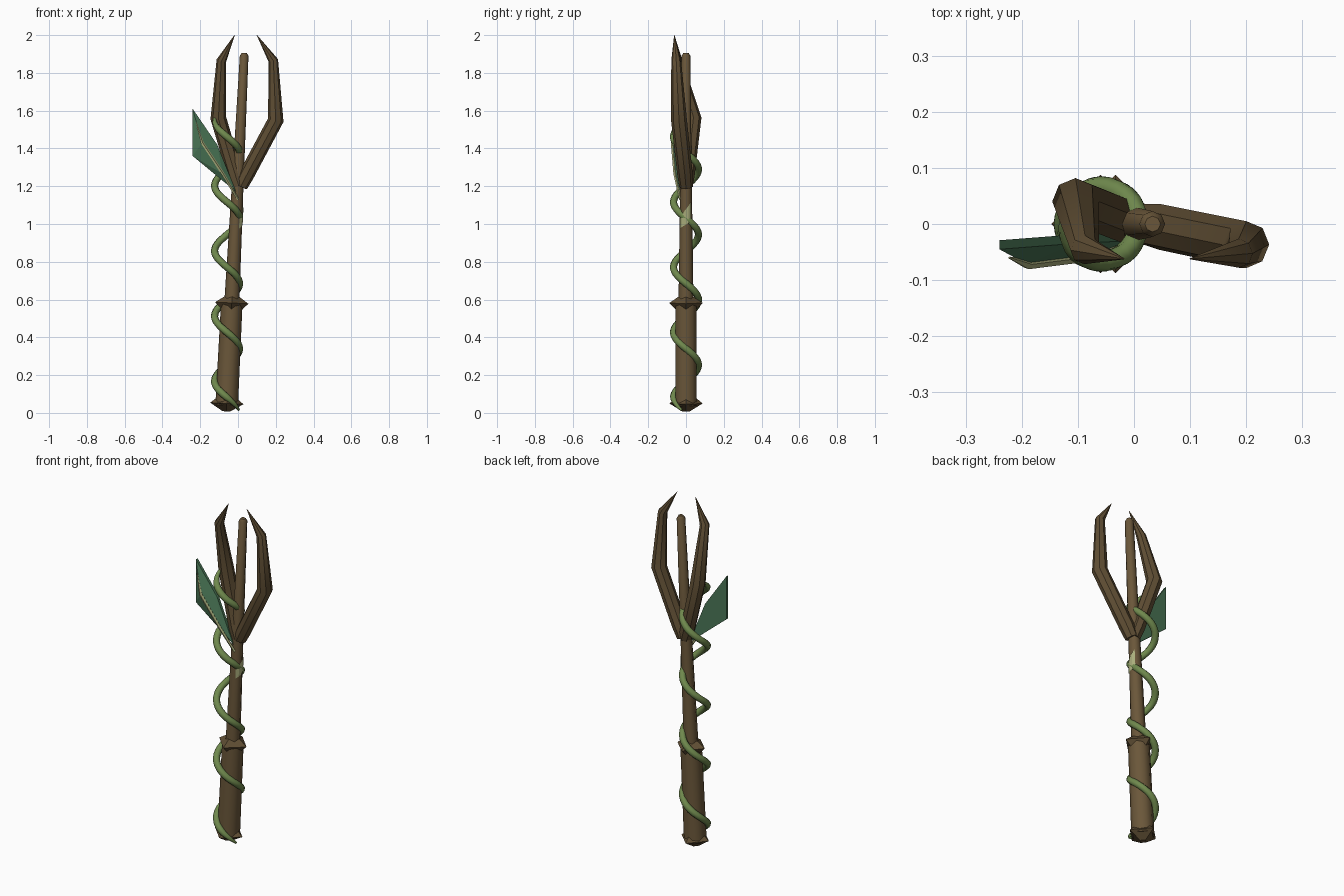
import bpy, bmesh, math
from mathutils import Vector

if "Cube" in bpy.data.objects:
    bpy.data.objects.remove(bpy.data.objects["Cube"])


def material(name, r, g, b):
    m = bpy.data.materials.new(name)
    m.use_nodes = True
    m.diffuse_color = (r, g, b, 1)
    m.node_tree.nodes["Principled BSDF"].inputs["Base Color"].default_value = (r, g, b, 1)
    m.node_tree.nodes["Principled BSDF"].inputs["Roughness"].default_value = 0.8
    return m


WOOD = material("brown wood", 0.145, 0.095, 0.042)
DARK_WOOD = material("dark brown wood", 0.115, 0.076, 0.034)
VINE = material("vine green", 0.16, 0.25, 0.075)
LEAF = material("leaf green", 0.07, 0.185, 0.095)
PALE = material("pale green", 0.40, 0.42, 0.20)


def finish(name, bm, mat, smooth=None):
    bmesh.ops.recalc_face_normals(bm, faces=bm.faces)
    mesh = bpy.data.meshes.new(name)
    bm.to_mesh(mesh)
    bm.free()
    mesh.materials.append(mat)
    obj = bpy.data.objects.new(name, mesh)
    bpy.context.collection.objects.link(obj)
    if smooth:
        bpy.ops.object.select_all(action='DESELECT')
        obj.select_set(True)
        bpy.context.view_layer.objects.active = obj
        bpy.ops.object.shade_smooth_by_angle(angle=math.radians(smooth))
    return obj


def tube(name, path, radii, sides, mat, smooth=None):
    """Sweep a round section with varying radius along a path."""
    bm = bmesh.new()
    pts = [Vector(p) for p in path]
    rings = []
    for i, p in enumerate(pts):
        a, b = pts[max(i - 1, 0)], pts[min(i + 1, len(pts) - 1)]
        tangent = (b - p).normalized() + (p - a).normalized()
        turn = Vector((0, 0, 1)).rotation_difference(tangent)
        ring = []
        for k in range(sides):
            t = math.tau * k / sides
            ring.append(bm.verts.new(p + turn @ Vector((math.cos(t), math.sin(t), 0)) * radii[i]))
        rings.append(ring)
    for low, high in zip(rings, rings[1:]):
        for k in range(sides):
            n = (k + 1) % sides
            bm.faces.new((low[k], low[n], high[n], high[k]))
    bm.faces.new(rings[0])
    bm.faces.new(rings[-1])
    return finish(name, bm, mat, smooth)


def axis(z):
    """Point on the leaning centre line of the staff."""
    return Vector((-0.062 + 0.05 * z, 0, z))


def on_axis(name, rows, sides, mat, smooth=None):
    return tube(name, [axis(z) for z, r in rows], [r for z, r in rows], sides, mat, smooth)


# Staff
on_axis("handle", [(0.04, 0.06), (0.58, 0.057)], 10, WOOD, 40)
on_axis("shaft", [(0.57, 0.04), (1.2, 0.031), (1.89, 0.023), (1.905, 0.014)], 8, WOOD, 50)

# Square collars with pointed corners
on_axis("bottom_collar", [(0.008, 0.02), (0.05, 0.088), (0.075, 0.058)], 4, DARK_WOOD)
on_axis("top_collar", [(0.55, 0.056), (0.582, 0.088), (0.615, 0.04)], 4, DARK_WOOD)

# Curved prongs of the fork
radii = [0.036, 0.041, 0.042, 0.026, 0.001]
tube("left_prong", [(0.015, 0, 1.2), (0.045, -0.005, 1.26), (0.2, -0.037, 1.55),
                    (0.187, -0.052, 1.865), (0.1, -0.062, 2.0)], radii, 8, DARK_WOOD, 40)
tube("right_prong", [(0.005, 0, 1.2), (-0.015, 0.005, 1.26), (-0.104, 0.04, 1.56),
                     (-0.088, -0.046, 1.865), (-0.018, -0.062, 2.0)], radii, 8, DARK_WOOD, 40)

# Vine winding around the staff
path, thickness = [], []
steps = 110
for i in range(steps + 1):
    z = 0.015 + 1.555 * i / steps
    t = -math.tau * (z - 0.34) / 0.345
    path.append((-0.058 + 0.066 * math.cos(t), 0.066 * math.sin(t), z))
    thickness.append(0.019 * min(1, 0.35 + i / 8, 0.35 + (steps - i) / 8))
tube("vine", path, thickness, 8, VINE, 60)

# Folded leaf: flat back, ridged front
outline = [(-0.01, -0.03, 1.17), (-0.24, -0.045, 1.36), (-0.24, -0.045, 1.61), (-0.11, -0.035, 1.42)]
ridge = [(-0.08, -0.058, 1.265), (-0.19, -0.072, 1.43)]
bm = bmesh.new()
base, low, tip, high = [bm.verts.new(p) for p in outline]
back = [bm.verts.new((x, y + 0.016, z)) for x, y, z in outline]
r0, r1 = [bm.verts.new(p) for p in ridge]
rim = [base, low, tip, high]
for face in ((base, low, r0), (low, r1, r0), (low, tip, r1),
             (tip, high, r1), (high, r0, r1), (high, base, r0), back):
    bm.faces.new(face)
for k in range(4):
    n = (k + 1) % 4
    bm.faces.new((rim[k], rim[n], back[n], back[k]))
finish("leaf", bm, LEAF)

# Pale rib along the leaf, running down to the stem
tube("leaf_rib", [(0.0, -0.03, 1.13), ridge[0], ridge[1], (-0.222, -0.06, 1.54)],
     [0.007, 0.009, 0.009, 0.002], 5, PALE, 50)

# Thin pale patch wrapped on the left side of the shaft
bm = bmesh.new()
columns = []
for k in range(5):
    t = math.radians(-60 + 27 * k)
    out = Vector((math.cos(t), math.sin(t), 0)) * 0.037
    columns.append([bm.verts.new(axis(z) + out) for z in (0.975 + 0.01 * k, 1.03 + 0.022 * k)])
for a, b in zip(columns, columns[1:]):
    bm.faces.new((a[0], b[0], b[1], a[1]))
finish("shaft_patch", bm, PALE)
